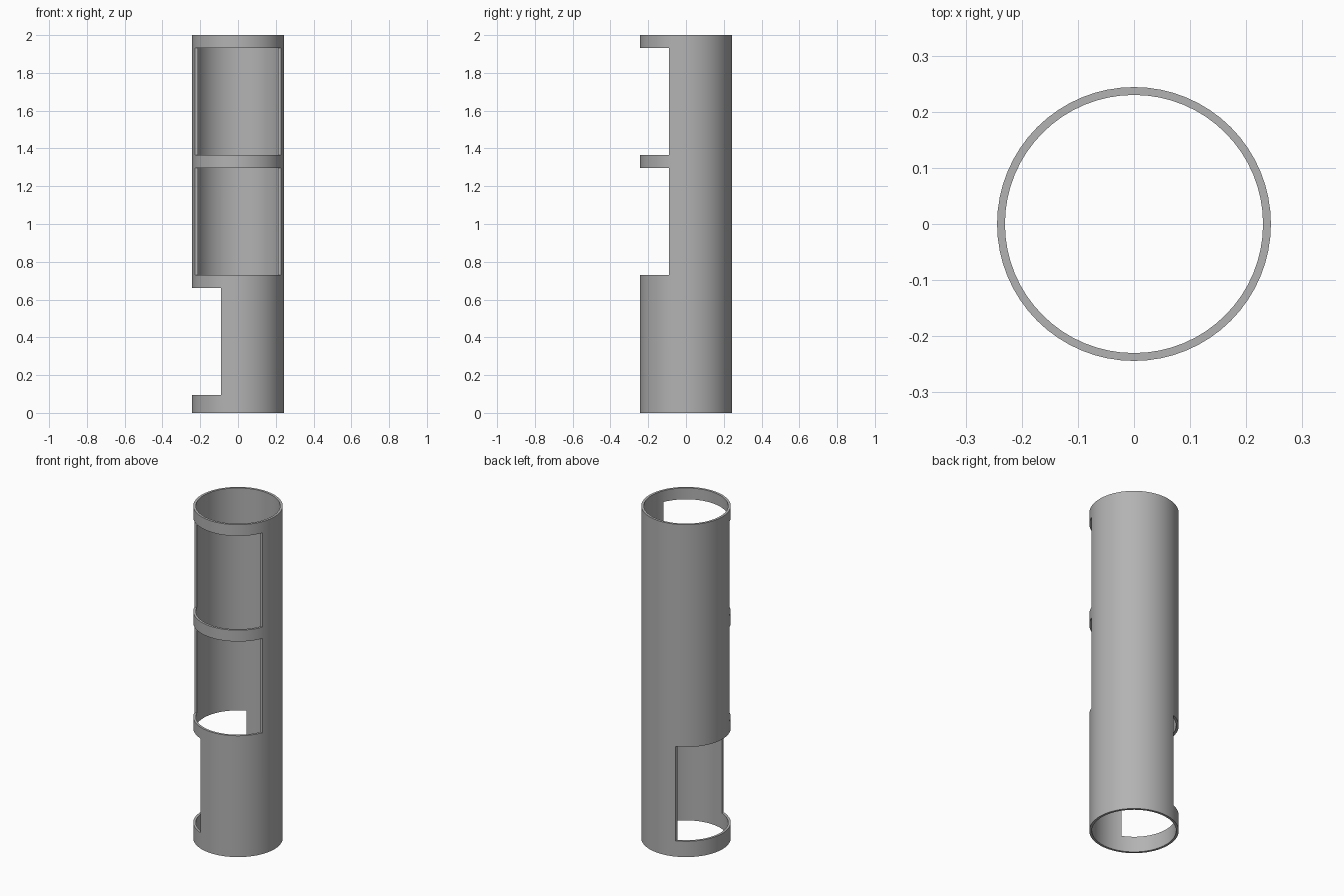
import bpy
import bmesh

OUTER, INNER, HEIGHT, SIDES = 0.244, 0.23, 2.0, 64
CUT = -0.09          # depth of the plane where every opening starts
WINDOW = 0.567       # height of every opening

cube = bpy.data.objects.get("Cube")
if cube:
    bpy.data.objects.remove(cube, do_unlink=True)

grey = bpy.data.materials.new("plain grey")
grey.use_nodes = True
colour = (0.45, 0.45, 0.45, 1)
grey.diffuse_color = colour
grey.node_tree.nodes["Principled BSDF"].inputs["Base Color"].default_value = colour


def add_object(name, bm):
    bmesh.ops.recalc_face_normals(bm, faces=bm.faces)
    mesh = bpy.data.meshes.new(name)
    bm.to_mesh(mesh)
    bm.free()
    mesh.materials.append(grey)
    obj = bpy.data.objects.new(name, mesh)
    bpy.context.collection.objects.link(obj)
    return obj


# Tube: a flat ring raised to full height
bm = bmesh.new()
for radius in (OUTER, INNER):
    bmesh.ops.create_circle(bm, segments=SIDES, radius=radius)
ring = bmesh.ops.bridge_loops(bm, edges=bm.edges[:])["faces"]
raised = bmesh.ops.extrude_face_region(bm, geom=ring, use_keep_orig=True)["geom"]
top = [v for v in raised if isinstance(v, bmesh.types.BMVert)]
bmesh.ops.translate(bm, verts=top, vec=(0, 0, HEIGHT))
tube = add_object("slotted_tube", bm)


# Openings: two on the front, one low on the -x side
def cut_opening(name, axis, bottom):
    size = [1.0, 1.0, WINDOW]
    centre = [0.0, 0.0, bottom + WINDOW / 2]
    centre[axis] = CUT - size[axis] / 2
    bm = bmesh.new()
    bmesh.ops.create_cube(bm, size=1)
    bmesh.ops.scale(bm, verts=bm.verts, vec=size)
    bmesh.ops.translate(bm, verts=bm.verts, vec=centre)
    cutter = add_object(name, bm)
    cutter.hide_render = True
    mod = tube.modifiers.new(name, "BOOLEAN")
    mod.operation, mod.solver, mod.object = "DIFFERENCE", "EXACT", cutter
    bpy.ops.object.modifier_apply(modifier=name)
    bpy.data.objects.remove(cutter, do_unlink=True)


bpy.ops.object.select_all(action="DESELECT")
bpy.context.view_layer.objects.active = tube
tube.select_set(True)
cut_opening("upper_front_opening", 1, 1.365)
cut_opening("middle_front_opening", 1, 0.73)
cut_opening("lower_side_opening", 0, 0.095)

# Smooth walls with crisp rims
bpy.ops.object.shade_smooth_by_angle(angle=0.5)
